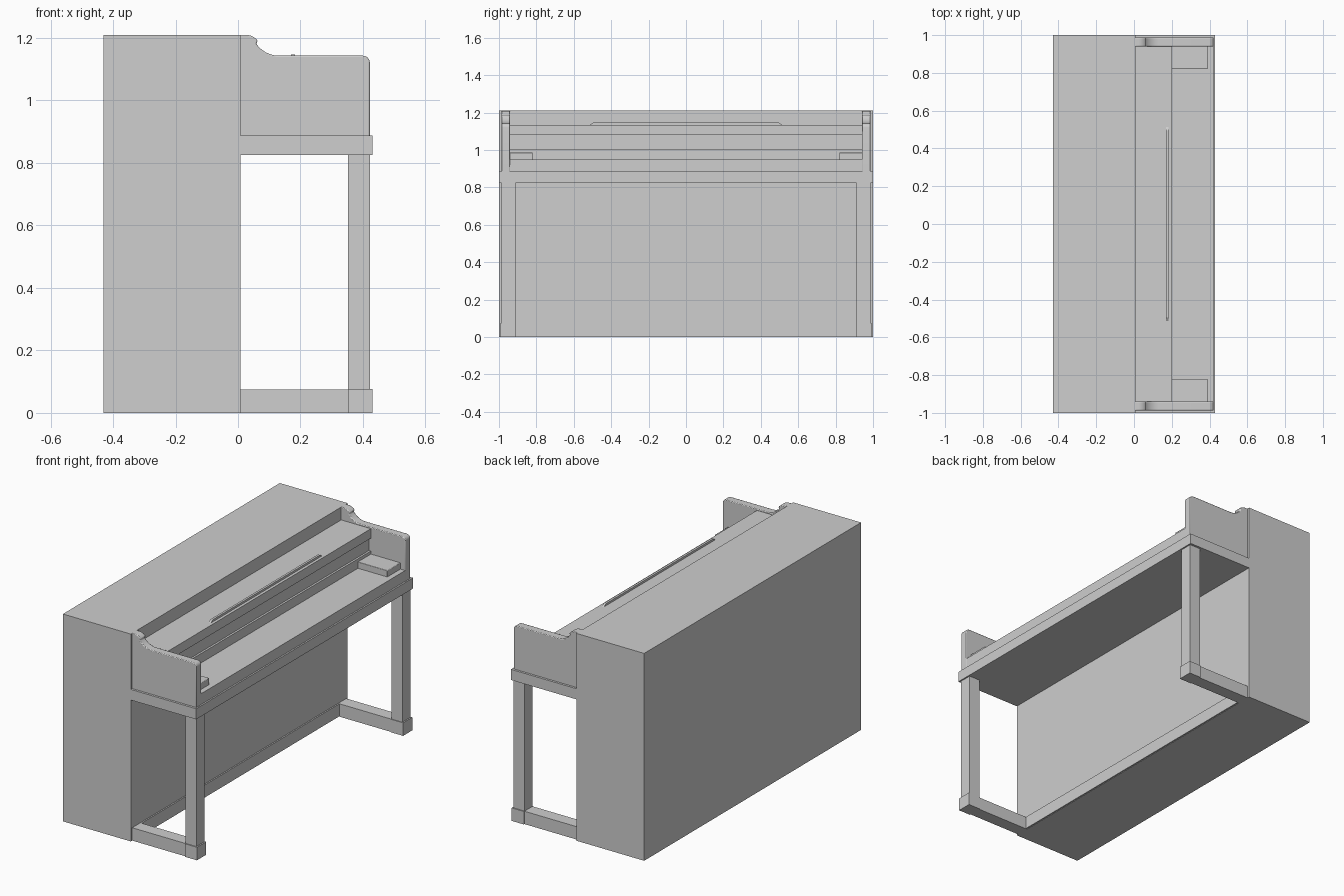
import bpy, bmesh, math

if "Cube" in bpy.data.objects:
    bpy.data.objects.remove(bpy.data.objects["Cube"])

grey = bpy.data.materials.new("plain_grey")
grey.diffuse_color = (0.62, 0.62, 0.62, 1)
grey.use_nodes = True
grey.node_tree.nodes["Principled BSDF"].inputs["Base Color"].default_value = grey.diffuse_color


def prism(name, outline, a, b, axis="y", bevel=0.0):
    """Extrude a 2D outline along y (outline is x,z) or x (outline is y,z)."""
    bm = bmesh.new()
    place = (lambda p, t: (p[0], t, p[1])) if axis == "y" else (lambda p, t: (t, p[0], p[1]))
    near = [bm.verts.new(place(p, a)) for p in outline]
    far = [bm.verts.new(place(p, b)) for p in outline]
    bm.faces.new(near)
    bm.faces.new(far[::-1])
    n = len(outline)
    for i in range(n):
        j = (i + 1) % n
        bm.faces.new((near[j], near[i], far[i], far[j]))
    bmesh.ops.recalc_face_normals(bm, faces=bm.faces)
    me = bpy.data.meshes.new(name)
    bm.to_mesh(me)
    bm.free()
    me.materials.append(grey)
    ob = bpy.data.objects.new(name, me)
    bpy.context.collection.objects.link(ob)
    if bevel:
        m = ob.modifiers.new("soft_edges", "BEVEL")
        m.width, m.segments = bevel, 2
        m.limit_method, m.angle_limit = "ANGLE", math.radians(50)
    bpy.context.view_layer.objects.active = ob
    ob.select_set(True)
    bpy.ops.object.shade_smooth_by_angle(angle=math.radians(30))
    ob.select_set(False)
    return ob


def box(name, x0, x1, y0, y1, z0, z1, bevel=0.0):
    return prism(name, [(x0, z0), (x1, z0), (x1, z1), (x0, z1)], y0, y1, "y", bevel)


def arc(cx, cz, r, a0, a1, n=8):
    return [(cx + r * math.cos(math.radians(a0 + (a1 - a0) * i / n)),
             cz + r * math.sin(math.radians(a0 + (a1 - a0) * i / n))) for i in range(n + 1)]


# main cabinet, key bed and bottom rail
box("cabinet", -0.43, 0.008, -1, 1, 0, 1.21)
box("key_bed", 0.0, 0.43, -1, 1, 0.825, 0.887)
box("bottom_rail", 0.0, 0.016, -0.92, 0.92, 0.002, 0.075)

# flat keyboard cover and the stepped fallboard behind it
box("key_slip", 0.0, 0.421, -0.945, 0.945, 0.88, 0.95)
box("fallboard_base", 0.0, 0.20, -0.945, 0.945, 0.94, 1.005)
box("fallboard_middle", 0.0, 0.188, -0.945, 0.945, 1.0, 1.085)
box("fallboard_top", 0.0, 0.20, -0.945, 0.945, 1.08, 1.135)

# thin music ledge with sloping ends
prism("music_ledge", [(-0.52, 1.13), (0.52, 1.13), (0.495, 1.147), (-0.495, 1.147)],
      0.170, 0.183, "x")

# cheek outline: rounded shoulder, scooped curve, flat arm, rounded front corner
cheek = [(0.0, 0.88), (0.422, 0.88)]
cheek += arc(0.400, 1.121, 0.022, 0, 90, 6)
cheek += arc(0.132, 1.233, 0.090, 270, 215, 10)
cheek += arc(0.024, 1.160, 0.050, 38, 90, 6)
cheek += [(0.0, 1.21)]

for s, side in ((-1, "left"), (1, "right")):
    def pair(name, x0, x1, y0, y1, z0, z1, bevel=0.0):
        lo, hi = sorted((s * y0, s * y1))
        box(side + "_" + name, x0, x1, lo, hi, z0, z1, bevel)
    prism(side + "_cheek", cheek, s * 0.94, s * 0.987, "y", 0.004)
    pair("key_block", 0.19, 0.39, 0.82, 0.945, 0.945, 0.987, 0.003)
    pair("front_leg", 0.352, 0.422, 0.912, 0.987, 0.07, 0.83)
    pair("foot_bar", 0.0, 0.36, 0.912, 0.987, 0, 0.075)
    pair("toe_block", 0.352, 0.43, 0.908, 0.993, 0, 0.076)
